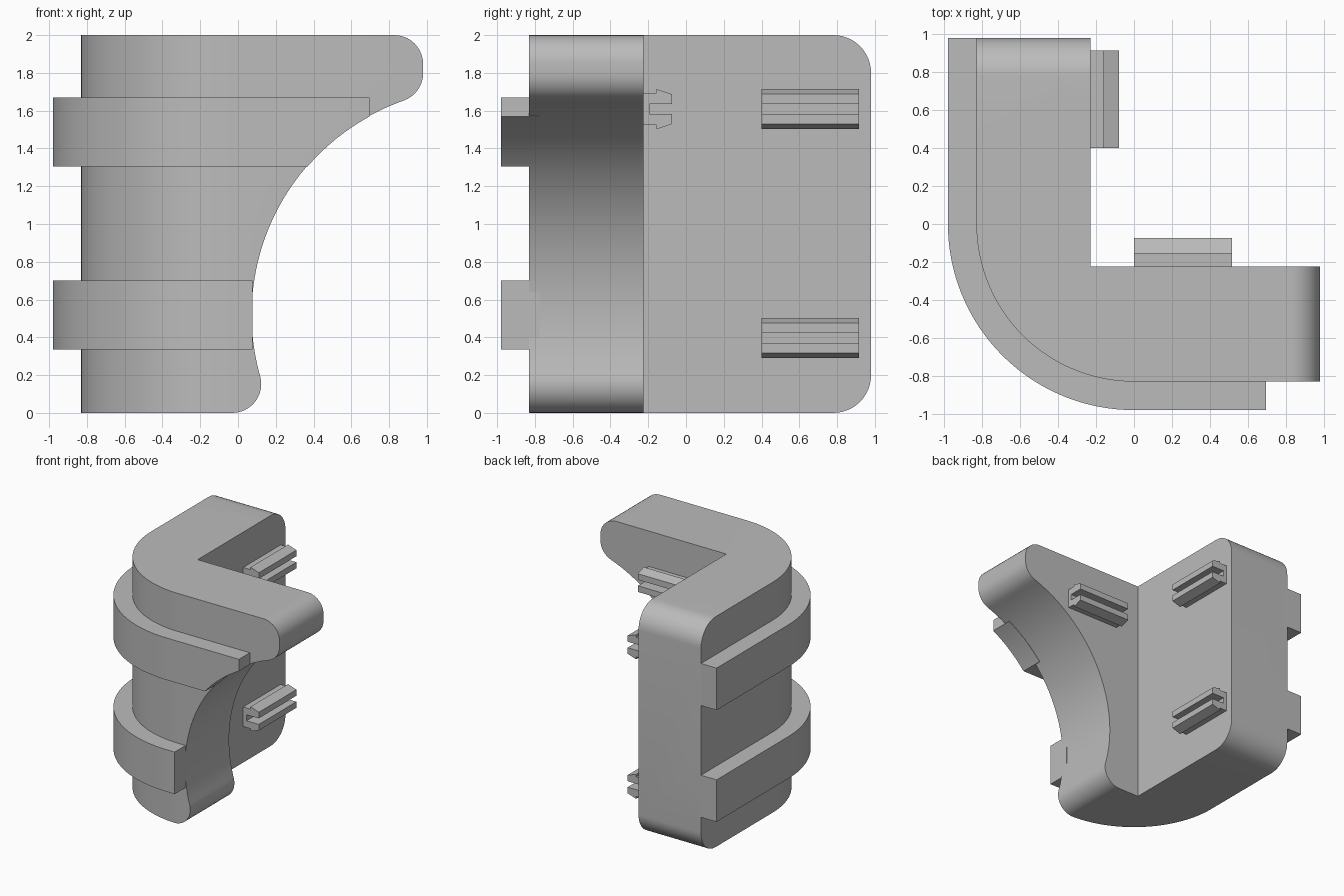
import bpy, bmesh
from math import cos, sin, radians

old = bpy.data.objects.get("Cube")
if old:
    bpy.data.objects.remove(old, do_unlink=True)

grey = bpy.data.materials.new("plain grey")
grey.use_nodes = True
colour = (0.5, 0.5, 0.5, 1)
grey.diffuse_color = colour
grey.node_tree.nodes["Principled BSDF"].inputs["Base Color"].default_value = colour


def arc(cx, cy, r, start, end, n):
    """Points along a circular arc, angles in degrees."""
    angles = [radians(start + (end - start) * i / n) for i in range(n + 1)]
    return [(cx + r * cos(a), cy + r * sin(a)) for a in angles]


def prism(name, outline, axis, low, high):
    """Extrude a 2D outline along one axis."""
    place = {"x": lambda u, v, w: (w, u, v),
             "y": lambda u, v, w: (u, w, v),
             "z": lambda u, v, w: (u, v, w)}[axis]
    bm = bmesh.new()
    bottom = [bm.verts.new(place(u, v, low)) for u, v in outline]
    top = [bm.verts.new(place(u, v, high)) for u, v in outline]
    bm.faces.new(bottom)
    bm.faces.new(top)
    n = len(outline)
    for i in range(n):
        j = (i + 1) % n
        bm.faces.new((bottom[i], bottom[j], top[j], top[i]))
    bmesh.ops.recalc_face_normals(bm, faces=bm.faces)
    mesh = bpy.data.meshes.new(name)
    bm.to_mesh(mesh)
    bm.free()
    mesh.materials.append(grey)
    obj = bpy.data.objects.new(name, mesh)
    bpy.context.collection.objects.link(obj)
    return obj


def activate(obj):
    bpy.ops.object.select_all(action="DESELECT")
    obj.select_set(True)
    bpy.context.view_layer.objects.active = obj


def cut(obj, cutter, operation):
    """Apply a boolean and discard the cutter."""
    mod = obj.modifiers.new("cut", "BOOLEAN")
    mod.operation = operation
    mod.solver = "EXACT"
    mod.object = cutter
    activate(obj)
    bpy.ops.object.modifier_apply(modifier=mod.name)
    bpy.data.objects.remove(cutter, do_unlink=True)


def smooth(obj):
    activate(obj)
    bpy.ops.object.shade_smooth_by_angle(angle=radians(30))


EDGE = 0.98        # outermost side of the model
WALL = 0.83        # outer radius of the body
INNER_X, INNER_Y = -0.23, -0.225
SCOOP = (1.272, 0.52)
FILLET = 0.153

# Body: L-shaped plan with a rounded outer corner
plan = [(-WALL, EDGE)] + arc(0, 0, WALL, 180, 270, 32) + [
    (EDGE + 0.1, -WALL), (EDGE + 0.1, INNER_Y), (INNER_X, INNER_Y), (INNER_X, EDGE)]
body = prism("corner_body", plan, "z", -0.1, 2.1)

# Front outline: large scoop with rounded tips
front = [(-1.2, 0)]
front += arc(-0.03, FILLET, FILLET, -90, 15.7, 12)
front += arc(*SCOOP, 1.2, 195.7, 109.2, 48)[1:]
front += arc(0.827, 1.798, FILLET, -70.8, 0, 8)[1:]
front += arc(0.827, 2 - FILLET, FILLET, 0, 90, 10)
front += [(-1.2, 2)]
cut(body, prism("front_cutter", front, "y", -1.3, 1.3), "INTERSECT")

# Side outline: rounded rear corners
side = [(-1.3, -0.2)] + [(0.5, -0.2), (0.5, 0)]
side += arc(EDGE - 0.2, 0.2, 0.2, -90, 0, 12) + arc(EDGE - 0.2, 1.8, 0.2, 0, 90, 12)
side += [(0.5, 2), (0.5, 2.2), (-1.3, 2.2)]
cut(body, prism("side_cutter", side, "x", -1.4, 1.4), "INTERSECT")
smooth(body)


# Raised bands wrapping the outer corner
def band(name, end, low, high):
    inner = 0.775
    outline = [(-EDGE, EDGE)] + arc(0, 0, EDGE, 180, 270, 32) + [(end, -EDGE), (end, -inner)]
    outline += arc(0, 0, inner, 270, 180, 32) + [(-inner, EDGE)]
    return prism(name, outline, "z", low, high)


lower_band = band("lower_band", 0.078, 0.335, 0.70)
upper_band = band("upper_band", 0.695, 1.305, 1.67)
scoop = prism("scoop_cutter", arc(*SCOOP, 1.197, 0, 357, 119), "y", -1.3, 0)
cut(upper_band, scoop, "DIFFERENCE")
smooth(lower_band)
smooth(upper_band)

# Snap clips: two barbed prongs with a slot between
half = [(-0.01, 0.085), (0.07, 0.085), (0.07, 0.106), (0.15, 0.079), (0.15, 0.026), (0.032, 0.026)]
clip = half + [(d, -h) for d, h in reversed(half)]


def clip_outline(wall, height):
    return [(wall + d, height + h) for d, h in clip]


for label, height in (("lower", 0.397), ("upper", 1.608)):
    prism(label + "_side_clip", clip_outline(INNER_X, height), "y", 0.40, 0.915)
prism("front_wing_clip", clip_outline(INNER_Y, 1.608), "x", 0.0, 0.515)
